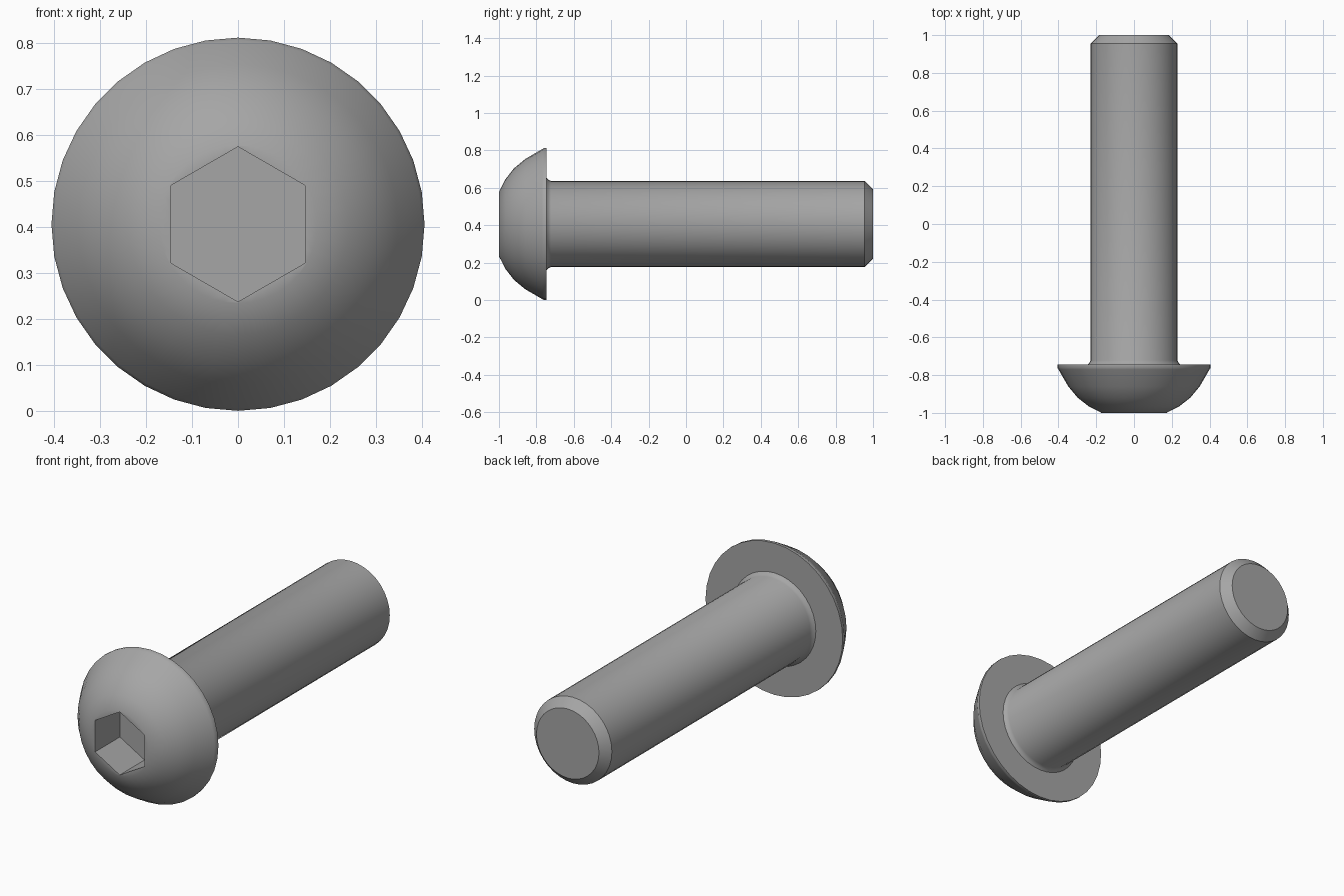
import bpy
import bmesh
from math import sin, cos, pi, radians

if "Cube" in bpy.data.objects:
    bpy.data.objects.remove(bpy.data.objects["Cube"])

STEPS = 36            # multiple of six, so the socket corners fall on vertices
AXIS_Z = 0.406        # height of the bolt axis

steel = bpy.data.materials.new("steel grey")
steel.use_nodes = True
steel.diffuse_color = (0.38, 0.38, 0.38, 1)
steel.node_tree.nodes["Principled BSDF"].inputs["Base Color"].default_value = (0.38, 0.38, 0.38, 1)


def ring(bm, y, radius, hexagonal=False):
    """One loop of vertices round the axis; a hexagonal loop takes its across-flats radius."""
    verts = []
    for i in range(STEPS):
        a = 2 * pi * i / STEPS
        r = radius
        if hexagonal:
            r /= cos((a % (pi / 3)) - pi / 6)
        verts.append(bm.verts.new((r * sin(a), y, AXIS_Z + r * cos(a))))
    return verts


def lathe(name, profile, cap_first=False, cap_last=False):
    bm = bmesh.new()
    rings = [ring(bm, *p) for p in profile]
    for a, b in zip(rings, rings[1:]):
        for i in range(STEPS):
            j = (i + 1) % STEPS
            bm.faces.new((a[i], a[j], b[j], b[i]))
    if cap_first:
        bm.faces.new(rings[0][::-1])
    if cap_last:
        bm.faces.new(rings[-1])
    mesh = bpy.data.meshes.new(name)
    bm.to_mesh(mesh)
    bm.free()
    mesh.materials.append(steel)
    obj = bpy.data.objects.new(name, mesh)
    bpy.context.collection.objects.link(obj)
    bpy.ops.object.select_all(action="DESELECT")
    obj.select_set(True)
    bpy.context.view_layer.objects.active = obj
    bpy.ops.object.shade_smooth_by_angle(angle=radians(32))
    return obj


# Domed head: socket floor, socket walls, dome, rim and flat underside
lathe("domed_head", [
    (-0.79, 0.146, True), (-1, 0.146, True),
    (-1, 0.172), (-0.965, 0.24), (-0.92, 0.298), (-0.86, 0.348),
    (-0.77, 0.4), (-0.76, 0.406), (-0.745, 0.406), (-0.745, 0.247),
], cap_first=True)

# Shank: small fillet under the head, long cylinder, chamfered tip
lathe("shank", [
    (-0.745, 0.247), (-0.736, 0.237), (-0.722, 0.23),
    (0.955, 0.23), (1, 0.185),
], cap_last=True)
